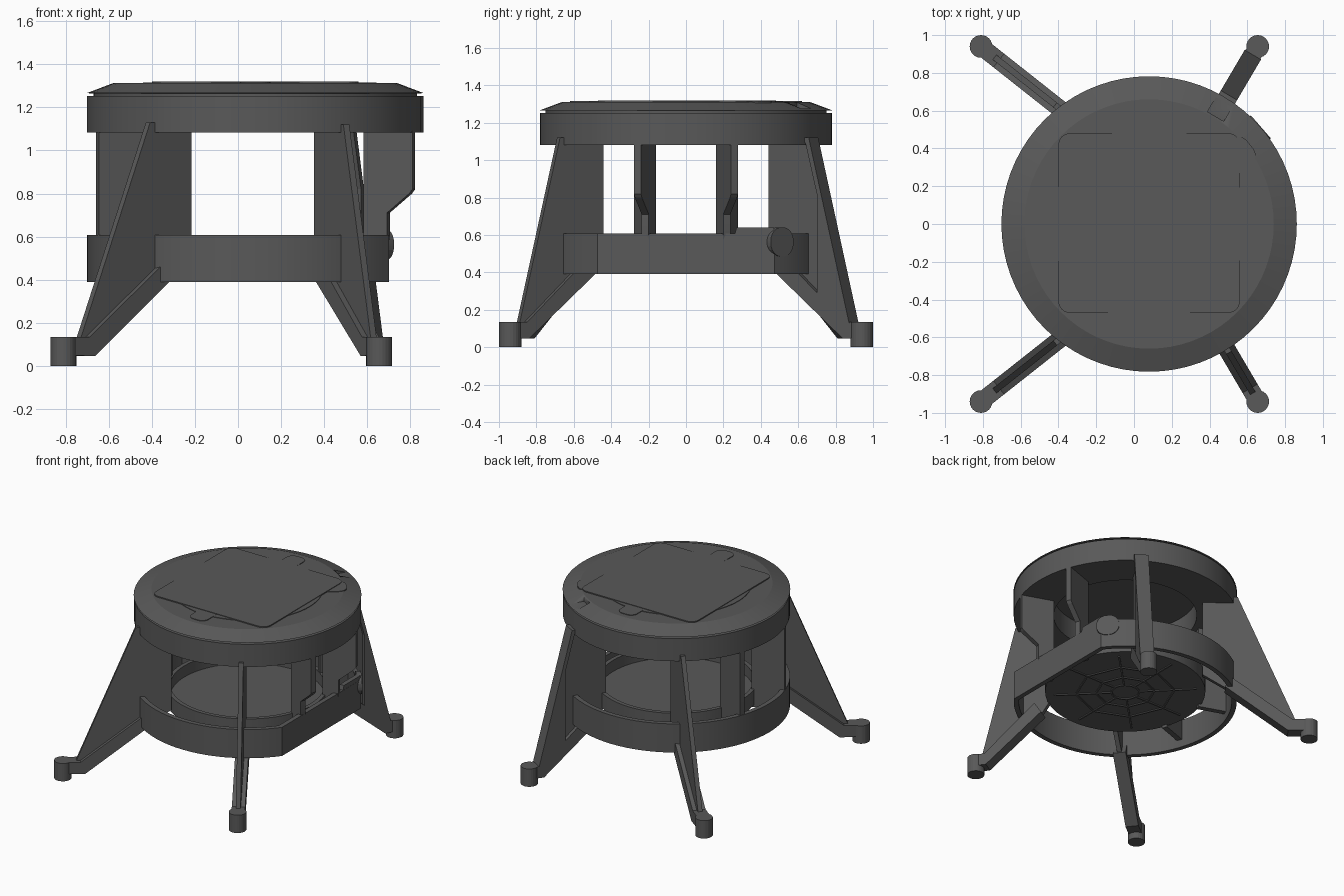
import bpy, bmesh
from math import sin, cos, pi, acos, radians
from mathutils import Matrix, Vector

if "Cube" in bpy.data.objects:
    bpy.data.objects.remove(bpy.data.objects["Cube"])

CX = 0.08  # axis of the round parts
DARK = bpy.data.materials.new("dark_grey")
DARK.diffuse_color = (0.1, 0.1, 0.1, 1)
DARK.use_nodes = True
DARK.node_tree.nodes["Principled BSDF"].inputs["Base Color"].default_value = DARK.diffuse_color


def finish(name, bm, angle=12):
    bmesh.ops.recalc_face_normals(bm, faces=bm.faces)
    me = bpy.data.meshes.new(name)
    bm.to_mesh(me)
    bm.free()
    me.materials.append(DARK)
    ob = bpy.data.objects.new(name, me)
    bpy.context.collection.objects.link(ob)
    bpy.ops.object.select_all(action='DESELECT')
    ob.select_set(True)
    bpy.context.view_layer.objects.active = ob
    bpy.ops.object.shade_smooth_by_angle(angle=radians(angle))
    return ob


def prism(name, pts, lo, hi, mat=Matrix()):
    """Extrude a 2D outline between two heights, then place it."""
    bm = bmesh.new()
    a = [bm.verts.new(mat @ Vector((x, y, lo))) for x, y in pts]
    b = [bm.verts.new(mat @ Vector((x, y, hi))) for x, y in pts]
    bm.faces.new(a)
    bm.faces.new(b)
    for i in range(len(pts)):
        j = (i + 1) % len(pts)
        bm.faces.new((a[i], a[j], b[j], b[i]))
    return finish(name, bm)


def strip(name, loops, closed=True):
    """Join successive rings of points with quads, back to the first if closed."""
    bm = bmesh.new()
    rings = [[bm.verts.new(p) for p in loop] for loop in loops]
    n = len(rings[0])
    for k in range(len(rings) if closed else len(rings) - 1):
        a, b = rings[k], rings[(k + 1) % len(rings)]
        for i in range(n):
            j = (i + 1) % n
            bm.faces.new((a[i], a[j], b[j], b[i]))
    if not closed:
        bm.faces.new(rings[0])
        bm.faces.new(rings[-1])
    return finish(name, bm)


def circle(r, z, n=72):
    return [(CX + r * cos(2 * pi * i / n), r * sin(2 * pi * i / n), z) for i in range(n)]


def lathe(name, profile, closed=False, n=72):
    return strip(name, [circle(r, z, n) for r, z in profile], closed)


def rounded(x0, x1, y0, y1, r, n=6):
    pts = []
    for k, (cx, cy) in enumerate([(x1-r, y1-r), (x0+r, y1-r), (x0+r, y0+r), (x1-r, y0+r)]):
        for i in range(n + 1):
            a = pi / 2 * (k + i / n)
            pts.append((cx + r * cos(a), cy + r * sin(a)))
    return pts


def upright(origin, direction):
    """Frame whose x runs along direction and whose y is up."""
    d = Vector((*direction, 0)).normalized()
    up = Vector((0, 0, 1))
    m = Matrix((d, up, d.cross(up))).transposed().to_4x4()
    return Matrix.Translation(Vector((*origin, 0))) @ m


# Upper drum and bevelled lid, hollow underneath
lathe("upper_drum", [(0.5, 1.25), (0.5, 1.082), (0.78, 1.082), (0.78, 1.253), (0.75, 1.253)])
lid = lathe("lid", [(0.75, 1.245), (0.75, 1.264), (0.782, 1.266), (0.66, 1.312)])

# Notch in the lid above the back right leg
back_dir = Vector((-0.507, -0.862))
cutter = prism("lid_notch_cutter", [(0.27, 1.275), (0.43, 1.275), (0.43, 1.4), (0.27, 1.4)],
               -0.05, 0.05, upright((0.65, 0.94), back_dir))
cutter.hide_render = True
cutter.hide_viewport = True
mod = lid.modifiers.new("notch", 'BOOLEAN')
mod.object = cutter
mod.solver = 'EXACT'

# Seat panels laid into the lid
lathe("lid_round_panel", [(0.52, 1.3), (0.52, 1.316)])
prism("lid_square_panel", rounded(-0.4, 0.56, -0.47, 0.48, 0.06), 1.3, 1.32)
for s, side in ((1, "back"), (-1, "front")):
    y0, y1 = sorted((s * 0.42, s * 0.62))
    prism(f"{side}_lid_tab", rounded(0.01, 0.15, y0, y1, 0.05), 1.3, 1.3165)
prism("corner_lid_tab", rounded(0.4, 0.68, -0.085, 0.085, 0.06), 1.3, 1.3155,
      Matrix.Translation((CX, 0, 0)) @ Matrix.Rotation(radians(38), 4, 'Z'))

# Lower band: a round wall with a flat on the right


def band_loop(r, cut, z, n=60):
    a = acos(cut / r)
    return [(CX + r * cos(t), r * sin(t), z)
            for t in (a + (2 * pi - 2 * a) * i / n for i in range(n + 1))]


strip("lower_band", [band_loop(0.78, 0.62, 0.39), band_loop(0.78, 0.62, 0.607),
                     band_loop(0.745, 0.585, 0.607), band_loop(0.745, 0.585, 0.39)])

# Cable lip on the flat of the band, and a rounded tongue round the corner
prism("cable_lip", [(0.26, 0.6), (0.47, 0.6), (0.47, 0.64), (0.27, 0.64)], 0, 0.034,
      upright((0.665, 0), (0, 1)))
a = radians(41)
prism("cable_tongue", rounded(-0.08, 0.08, 0.485, 0.64, 0.07), -0.03, 0.006,
      upright((CX + 0.778 * cos(a), 0.778 * sin(a)), (-sin(a), cos(a))))

# Shallow dish inside the band, with ribs below
lathe("inner_dish", [(0.56, 0.47), (0.56, 0.585), (0.53, 0.585), (0.53, 0.5)])
for r in (0.09, 0.2, 0.34):
    lathe("dish_rib_ring", [(r, 0.475), (r, 0.462), (r + 0.012, 0.462), (r + 0.012, 0.475)],
          True, 48 if r < 0.1 else 8)
for k in range(8):
    prism("dish_rib_spoke", [(0.1, -0.006), (0.5, -0.006), (0.5, 0.006), (0.1, 0.006)],
          0.462, 0.475, Matrix.Translation((CX, 0, 0)) @ Matrix.Rotation(k * pi / 4, 4, 'Z'))

# Radial posts between band and drum; the right pair is notched
full = [(0.54, 0.45), (0.76, 0.45), (0.777, 0.6), (0.777, 1.09), (0.54, 1.09)]
notched = [(0.54, 0.45), (0.63, 0.45), (0.655, 0.6), (0.655, 0.71), (0.765, 0.8),
           (0.78, 0.82), (0.78, 1.09), (0.54, 1.09)]
for s, side in ((1, "back"), (-1, "front")):
    for sx, name, prof in ((-1, "left", full), (1, "right", notched)):
        prism(f"{side}_{name}_post", prof, -0.02, 0.02,
              upright((CX, 0), (sx * 0.943, s * 0.333)))

# Legs: round foot, sloping bar and tall thin fin
legs = {
    "left": ((-0.81, 0.94), (0.785, 0.62),
             [(0, 0.05), (0, 0.135), (0.12, 0.135), (0.55, 0.47), (0.59, 0.39), (0.15, 0.045)],
             [(0.09, 0.13), (0.5, 1.13), (0.54, 1.13), (0.54, 1.09), (0.745, 1.09),
              (0.745, 0.5), (0.59, 0.4), (0.15, 0.06)]),
    "right": ((0.655, 0.94), (-0.507, 0.862),
              [(0, 0.05), (0, 0.135), (0.08, 0.135), (0.45, 0.47), (0.5, 0.39), (0.09, 0.045)],
              [(0.05, 0.13), (0.3, 1.12), (0.34, 1.12), (0.34, 1.09), (0.57, 1.09),
               (0.57, 0.5), (0.5, 0.4), (0.09, 0.06)]),
}
for side, (foot, d, bar, fin) in legs.items():
    for s, end in ((1, "back"), (-1, "front")):
        pos = (foot[0], s * foot[1])
        frame = upright(pos, (d[0], -s * d[1]))
        prism(f"{end}_{side}_foot", rounded(-0.06, 0.06, -0.06, 0.06, 0.06), 0, 0.135,
              Matrix.Translation((*pos, 0)))
        prism(f"{end}_{side}_leg_bar", bar, -0.046, 0.046, frame)
        prism(f"{end}_{side}_leg_fin", fin, -0.016, 0.016, frame)

# Cable duct along the outside of the back right leg
prism("cable_duct", [(0.05, 0.13), (0.3, 1.12), (0.34, 1.12), (0.32, 1.09), (0.25, 0.82),
                     (0.25, 0.28), (0.1, 0.13)], -0.05, 0.05, upright((0.655, 0.94), back_dir))
